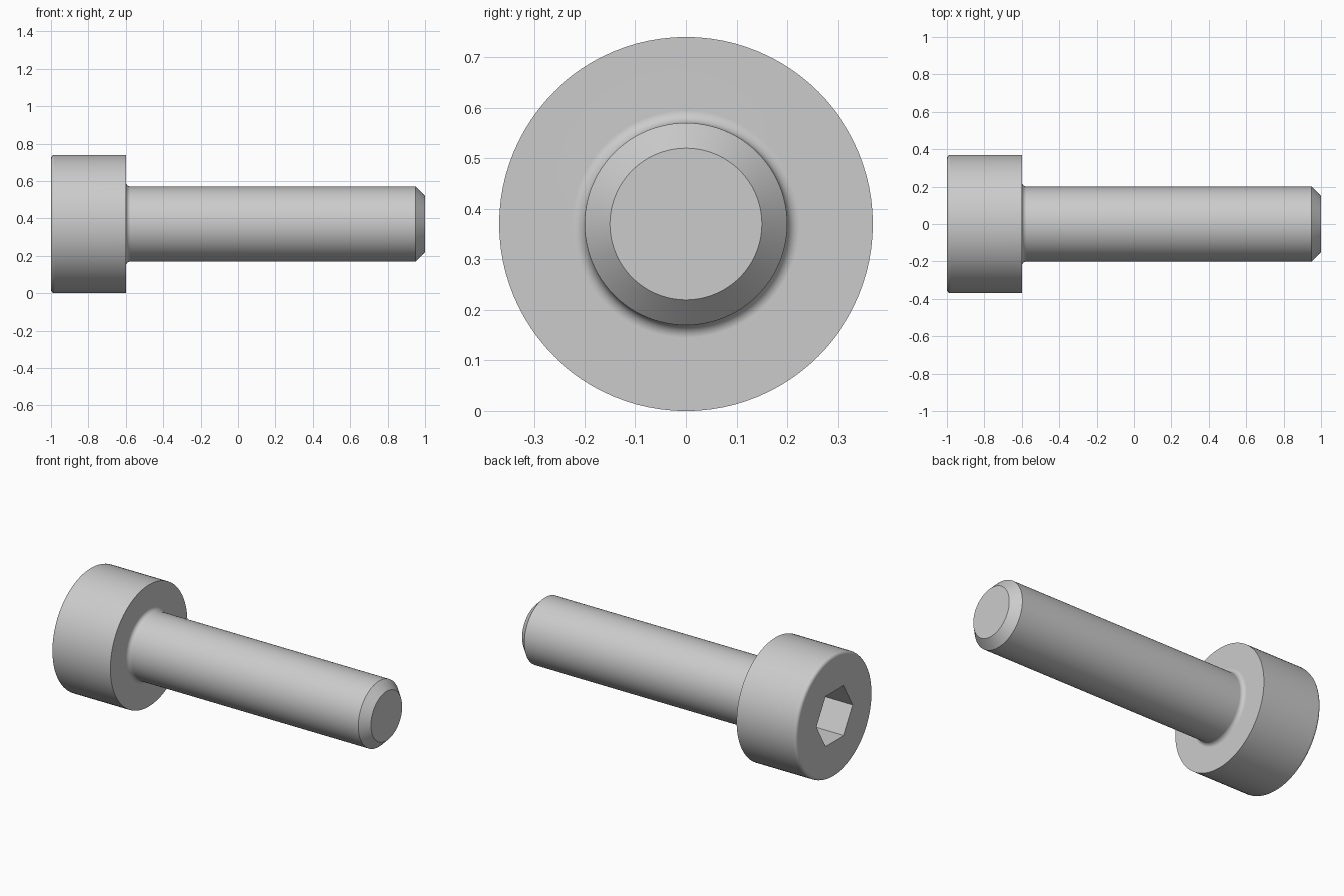
import bpy, bmesh
from math import sin, cos, pi, radians
from mathutils import Matrix, Vector

if "Cube" in bpy.data.objects:
    bpy.data.objects.remove(bpy.data.objects["Cube"], do_unlink=True)

SEGMENTS = 96
HEAD_R, SHANK_R = 0.37, 0.2
HEAD_X, SEAT_X, TIP_X = -1.0, -0.6, 1.0
ROUND, FILLET, CHAMFER = 0.02, 0.025, 0.05
SOCKET_R, SOCKET_DEPTH = 0.176, 0.2

steel = bpy.data.materials.new("plain steel grey")
steel.use_nodes = True
colour = (0.6, 0.6, 0.6, 1)
steel.diffuse_color = colour
steel.node_tree.nodes["Principled BSDF"].inputs["Base Color"].default_value = colour


def make_object(name, bm):
    bmesh.ops.recalc_face_normals(bm, faces=bm.faces)
    mesh = bpy.data.meshes.new(name)
    bm.to_mesh(mesh)
    bm.free()
    mesh.materials.append(steel)
    obj = bpy.data.objects.new(name, mesh)
    bpy.context.collection.objects.link(obj)
    obj.location.z = HEAD_R
    return obj


def arc(cx, cr, radius, start, end, steps=6):
    """Points of a rounded corner in the (x, radius) plane."""
    angles = [radians(start + (end - start) * i / steps) for i in range(steps + 1)]
    return [(cx + radius * cos(a), cr + radius * sin(a)) for a in angles]


# Screw body: rounded head, filleted neck, chamfered tip
profile = arc(HEAD_X + ROUND, HEAD_R - ROUND, ROUND, 180, 90)
profile += [(SEAT_X, HEAD_R)]
profile += arc(SEAT_X + FILLET, SHANK_R + FILLET, FILLET, 180, 270)
profile += [(TIP_X - CHAMFER, SHANK_R), (TIP_X, SHANK_R - CHAMFER)]

bm = bmesh.new()
rings = []
for x, r in profile:
    rings.append([bm.verts.new((x, r * cos(2 * pi * i / SEGMENTS), r * sin(2 * pi * i / SEGMENTS)))
                  for i in range(SEGMENTS)])
for a, b in zip(rings, rings[1:]):
    for i in range(SEGMENTS):
        j = (i + 1) % SEGMENTS
        bm.faces.new((a[i], a[j], b[j], b[i]))
bm.faces.new(rings[0])
bm.faces.new(rings[-1])
screw = make_object("cap_screw_body", bm)

bpy.ops.object.select_all(action='DESELECT')
screw.select_set(True)
bpy.context.view_layer.objects.active = screw
bpy.ops.object.shade_smooth_by_angle(angle=radians(30))

# Hexagonal drive socket, with corners on the horizontal axis
bm = bmesh.new()
bmesh.ops.create_cone(bm, cap_ends=True, segments=6, radius1=SOCKET_R,
                      radius2=SOCKET_R, depth=2 * SOCKET_DEPTH)
corner = max(bm.verts, key=lambda v: v.co.y).co
turn = 0 if abs(corner.x) < 0.001 else radians(30)
matrix = (Matrix.Translation(Vector((HEAD_X, 0, 0)))
          @ Matrix.Rotation(radians(90), 4, 'Y') @ Matrix.Rotation(turn, 4, 'Z'))
bmesh.ops.transform(bm, matrix=matrix, verts=bm.verts)
cutter = make_object("socket_cutter", bm)
cutter.hide_render = True
cutter.hide_set(True)

cut = screw.modifiers.new("hex socket", 'BOOLEAN')
cut.operation = 'DIFFERENCE'
cut.solver = 'EXACT'
cut.object = cutter

# Keep the flat ends flat beside the rounded edges
normals = screw.modifiers.new("flat ends", 'WEIGHTED_NORMAL')
normals.keep_sharp = True
